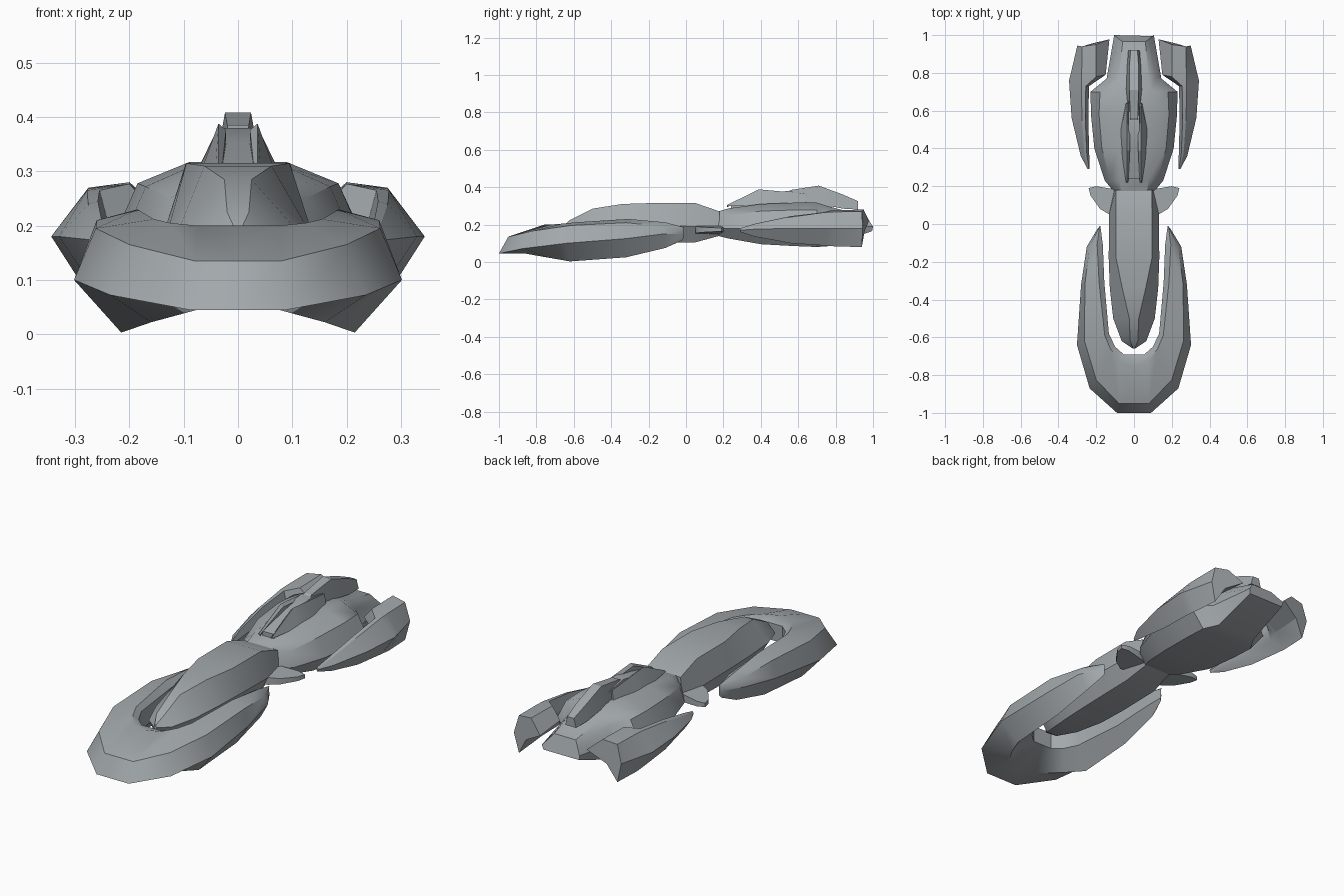
import bpy, bmesh

grey = bpy.data.materials.new("hull_grey")
grey.diffuse_color = (.36, .39, .41, 1)


def loft(name, rings, cap_start=True, cap_end=True, mirror=False, angle=0.6):
    """Skin a list of equal-length closed rings; optionally mirror across x."""
    bm = bmesh.new()
    vs = [[bm.verts.new(p) for p in r] for r in rings]
    n = len(rings[0])
    for a, b in zip(vs, vs[1:]):
        for i in range(n):
            j = (i + 1) % n
            bm.faces.new((a[i], a[j], b[j], b[i]))
    if cap_start:
        bm.faces.new(vs[0])
    if cap_end:
        bm.faces.new(vs[-1])
    if mirror:
        new = bmesh.ops.duplicate(bm, geom=bm.verts[:] + bm.edges[:] + bm.faces[:])["geom"]
        for v in new:
            if isinstance(v, bmesh.types.BMVert):
                v.co.x *= -1
    bmesh.ops.remove_doubles(bm, verts=bm.verts[:], dist=0.0005)
    bmesh.ops.recalc_face_normals(bm, faces=bm.faces[:])
    me = bpy.data.meshes.new(name)
    bm.to_mesh(me)
    bm.free()
    me.materials.append(grey)
    ob = bpy.data.objects.new(name, me)
    bpy.context.collection.objects.link(ob)
    bpy.ops.object.select_all(action='DESELECT')
    ob.select_set(True)
    bpy.context.view_layer.objects.active = ob
    bpy.ops.object.shade_smooth_by_angle(angle=angle)
    return ob


def sym(half):
    """Complete a right-hand half section to a full ring."""
    return half + [(-x, y, z) for x, y, z in reversed(half)]


# Horseshoe bow: outer edge, upper edge, inner ridge, inner lip, inner foot, keel
loft("horseshoe_bow", [
    [(0, -1, .045), (0, -.95, .135), (0, -.755, .2), (0, -.69, .185), (0, -.69, .1), (0, -.86, .045)],
    [(.09, -1, .045), (.08, -.95, .135), (.075, -.725, .2), (.055, -.69, .185), (.055, -.69, .1), (.075, -.86, .045)],
    [(.235, -.87, .072), (.2, -.825, .165), (.125, -.66, .205), (.1, -.65, .185), (.1, -.65, .1), (.16, -.73, .022)],
    [(.302, -.64, .10), (.262, -.62, .195), (.155, -.59, .212), (.133, -.58, .19), (.135, -.58, .1), (.215, -.62, .003)],
    [(.28, -.32, .125), (.26, -.32, .21), (.185, -.31, .23), (.157, -.31, .2), (.157, -.31, .1), (.215, -.32, .025)],
    [(.25, -.12, .15), (.235, -.12, .19), (.195, -.11, .212), (.165, -.11, .195), (.168, -.11, .12), (.205, -.11, .075)],
    [(.19, -.02, .15), (.186, -.02, .175), (.182, -.01, .185), (.178, -.01, .18), (.178, -.01, .13), (.185, -.02, .115)],
], cap_start=False, mirror=True)


# Neck hull: (y, top x, top z, side x, side z, bottom x, bottom z)
neck = [
    (-.66, .004, .19, .006, .175, .004, .155),
    (-.62, .02, .225, .065, .18, .03, .13),
    (-.5, .025, .285, .11, .19, .06, .11),
    (-.34, .062, .31, .128, .195, .08, .1),
    (-.18, .095, .315, .134, .195, .085, .1),
    (.05, .096, .315, .132, .19, .085, .105),
    (.18, .095, .27, .105, .18, .07, .14),
]
loft("neck_hull", [sym([(tx, y, tz), (sx, y, sz), (bx, y, bz)])
                   for y, tx, tz, sx, sz, bx, bz in neck])

# Small side fins at the joint
fin = [(.08, .18), (.2, .2), (.24, .19), (.23, .15), (.18, .08), (.13, .05), (.08, .05)]
loft("side_fin", [[(x, y, .15 + .08 * (x - .08)) for x, y in fin],
                  [(x, y, .195 - .08 * (x - .08)) for x, y in fin]], mirror=True)

# Rear hull: (y, top x, top z, shoulder x, shoulder z, side x, bottom x, bottom z)
rear = [
    (.17, .07, .27, .09, .235, .105, .07, .14),
    (.23, .075, .287, .125, .25, .155, .1, .125),
    (.4, .085, .31, .17, .272, .21, .14, .095),
    (.58, .09, .317, .185, .278, .228, .15, .085),
    (.7, .09, .317, .18, .278, .23, .15, .08),
    (.77, .08, .295, .115, .255, .145, .11, .085),
]
rings = [sym([(tx, y, tz), (hx, y, hz), (sx, y, .18), (bx, y, bz)])
         for y, tx, tz, hx, hz, sx, bx, bz in rear]
# Rear deck tapers to a thin trailing edge
rings.append(sym([(.06, .965, .245), (.08, .98, .22), (.105, 1, .19), (.1, .995, .165)]))
loft("rear_hull", rings)

# Side pods: outer edge, outer top, inner top, hook tip, hook root, keel
loft("side_pod", [
    [(.245, .29, .17), (.242, .29, .178), (.238, .29, .18), (.235, .29, .17), (.238, .29, .16), (.242, .29, .16)],
    [(.282, .36, .175), (.262, .37, .2), (.25, .37, .205), (.237, .37, .175), (.245, .37, .15), (.258, .37, .135)],
    [(.33, .56, .18), (.276, .56, .24), (.258, .56, .245), (.242, .56, .19), (.255, .56, .14), (.276, .56, .1)],
    [(.344, .76, .18), (.278, .74, .265), (.255, .73, .265), (.238, .73, .2), (.25, .73, .15), (.285, .74, .088)],
    [(.334, .8, .18), (.277, .8, .268), (.2, .78, .277), (.15, .79, .22), (.235, .79, .165), (.285, .8, .083)],
    [(.3, .945, .18), (.275, .94, .27), (.2, .95, .28), (.13, .978, .22), (.225, .955, .165), (.275, .94, .08)],
], mirror=True, angle=0.4)

# Twin dorsal blades: (y, outer base x, top x, inner x, top z)
blade = [(.22, .042, .036, .03, .305), (.39, .068, .036, .022, .388),
         (.48, .076, .037, .022, .38), (.64, .045, .036, .028, .365)]
loft("dorsal_blade", [[(o, y, .3), (t, y, z), (i, y, z - .012), (i, y, .3)]
                      for y, o, t, i, z in blade], mirror=True, angle=0.4)

# Infill between the blades
infill = [(.24, .31), (.4, .355), (.54, .38), (.64, .365), (.78, .3)]
loft("dorsal_infill", [sym([(.03, y, z), (.034, y, .28)]) for y, z in infill])

# Central spine on top: (y, top x, top z, base x, base z)
spine = [(.535, .018, .37, .022, .35), (.56, .02, .385, .024, .34), (.71, .024, .408, .042, .31),
         (.84, .024, .36, .036, .285), (.92, .018, .325, .03, .28)]
loft("dorsal_spine", [sym([(tx, y, tz), (bx, y, bz)]) for y, tx, tz, bx, bz in spine], angle=0.3)
